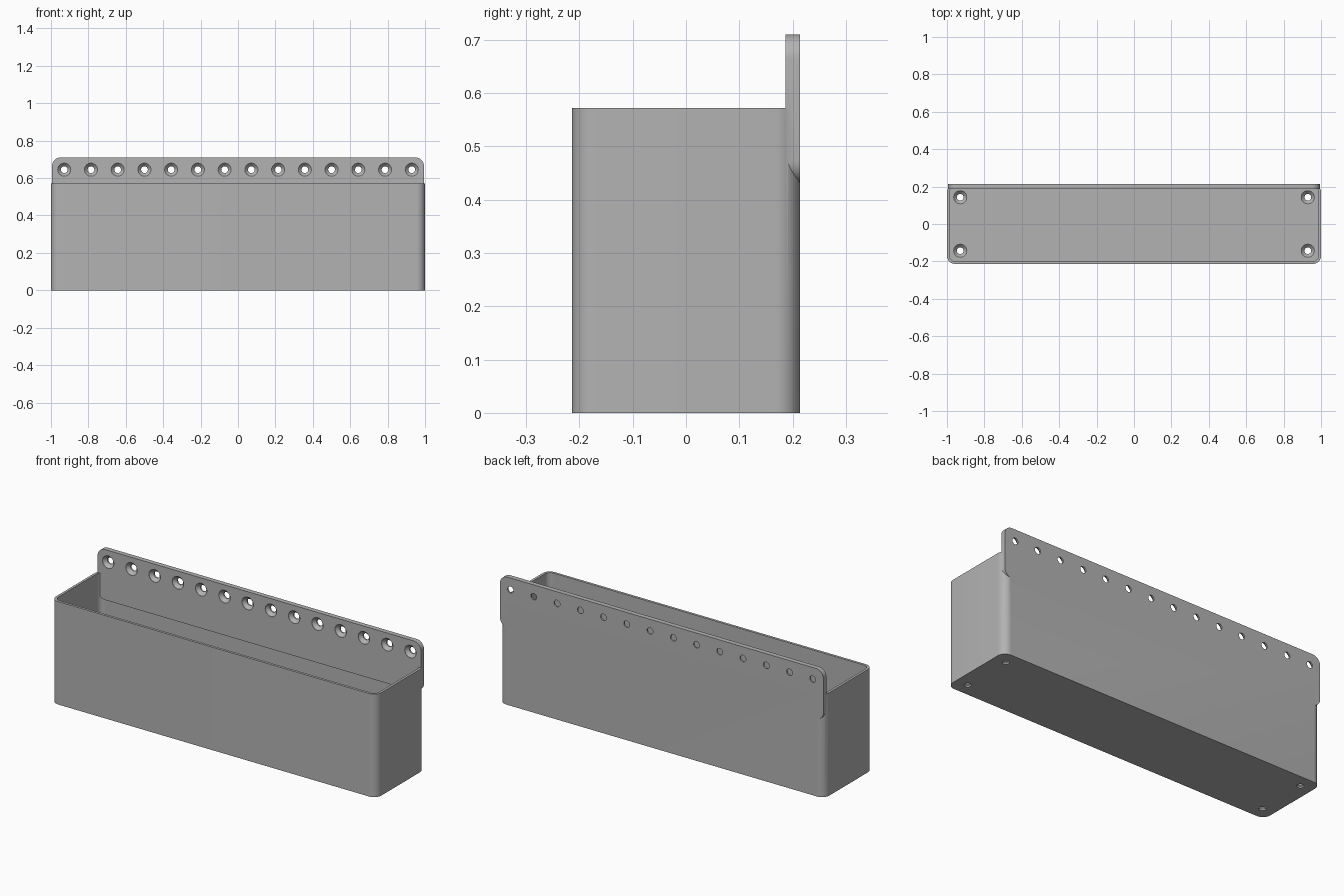
import bpy, bmesh
from math import sin, cos, pi
from mathutils import Matrix, Vector

cube = bpy.data.objects.get("Cube")
if cube:
    bpy.data.objects.remove(cube, do_unlink=True)

WIDTH, DEPTH, HEIGHT = 2.0, 0.428, 0.572
WALL, FLOOR, RADIUS = 0.014, 0.027, 0.045
PLATE_W, PLATE_T, PLATE_LOW, PLATE_TOP = 1.988, 0.027, 0.43, 0.71
STAND_UP = Matrix.Rotation(pi / 2, 4, "X")  # local z becomes -y

grey = bpy.data.materials.new("Grey plastic")
grey.use_nodes = True
colour = (0.45, 0.45, 0.45, 1)
grey.diffuse_color = colour
grey.node_tree.nodes["Principled BSDF"].inputs["Base Color"].default_value = colour


def make_object(name, bm, matrix=Matrix()):
    bmesh.ops.recalc_face_normals(bm, faces=bm.faces)
    bm.transform(matrix)
    mesh = bpy.data.meshes.new(name)
    bm.to_mesh(mesh)
    bm.free()
    mesh.materials.append(grey)
    obj = bpy.data.objects.new(name, mesh)
    bpy.context.collection.objects.link(obj)
    return obj


def loft(bm, rings):
    """Closed solid through a stack of matching rings."""
    rings = [[bm.verts.new(p) for p in ring] for ring in rings]
    for low, high in zip(rings, rings[1:]):
        for i in range(len(low)):
            j = (i + 1) % len(low)
            bm.faces.new((low[i], low[j], high[j], high[i]))
    bm.faces.new(rings[0][::-1])
    bm.faces.new(rings[-1])


def rounded_prism(name, w, h, r, z0, z1, matrix=Matrix(), steps=12):
    outline = []
    for k, (sx, sy) in enumerate(((1, 1), (-1, 1), (-1, -1), (1, -1))):
        for i in range(steps + 1):
            a = (k + i / steps) * pi / 2
            outline.append((sx * (w / 2 - r) + r * cos(a),
                            sy * (h / 2 - r) + r * sin(a)))
    bm = bmesh.new()
    loft(bm, [[(x, y, z) for x, y in outline] for z in (z0, z1)])
    return make_object(name, bm, matrix)


def screw_holes(name, places, thickness, matrix=Matrix()):
    """Countersunk holes, wide at local z = thickness."""
    profile = ((0.018, -0.02), (0.018, thickness * 0.3),
               (0.035, thickness * 0.95), (0.035, thickness + 0.02))
    bm = bmesh.new()
    for place in places:
        loft(bm, [[Vector((r * cos(i * pi / 16), r * sin(i * pi / 16), z)) + Vector(place)
                   for i in range(32)] for r, z in profile])
    return make_object(name, bm, matrix)


def combine(target, tool, operation):
    mod = target.modifiers.new(operation, "BOOLEAN")
    mod.object, mod.operation, mod.solver = tool, operation, "EXACT"
    bpy.context.view_layer.objects.active = target
    bpy.ops.object.modifier_apply(modifier=mod.name)
    bpy.data.objects.remove(tool, do_unlink=True)


# Open box with rounded upright corners
planter = rounded_prism("wall_box", WIDTH, DEPTH, RADIUS, 0, HEIGHT)
cavity = rounded_prism("cavity", WIDTH - 2 * WALL, DEPTH - 2 * WALL,
                       RADIUS - WALL, FLOOR, HEIGHT + 0.1)
combine(planter, cavity, "DIFFERENCE")

# Thick mounting plate along the back
at_back = Matrix.Translation((0, DEPTH / 2, (PLATE_LOW + PLATE_TOP) / 2)) @ STAND_UP
plate = rounded_prism("mounting_plate", PLATE_W, PLATE_TOP - PLATE_LOW,
                      0.045, 0, PLATE_T, at_back)
combine(planter, plate, "UNION")

# Row of mounting holes and four floor holes
row = screw_holes("plate_holes", [(-0.929 + i * 1.858 / 13, 0, 0) for i in range(14)],
                  PLATE_T, Matrix.Translation((0, DEPTH / 2, 0.645)) @ STAND_UP)
combine(planter, row, "DIFFERENCE")
corners = screw_holes("floor_holes", [(sx * 0.929, sy * 0.143, 0)
                                      for sx in (-1, 1) for sy in (-1, 1)], FLOOR)
combine(planter, corners, "DIFFERENCE")

# Smooth the curved corners and keep the edges crisp
bpy.ops.object.select_all(action="DESELECT")
planter.select_set(True)
bpy.context.view_layer.objects.active = planter
bpy.ops.object.shade_smooth_by_angle(angle=pi / 6)
